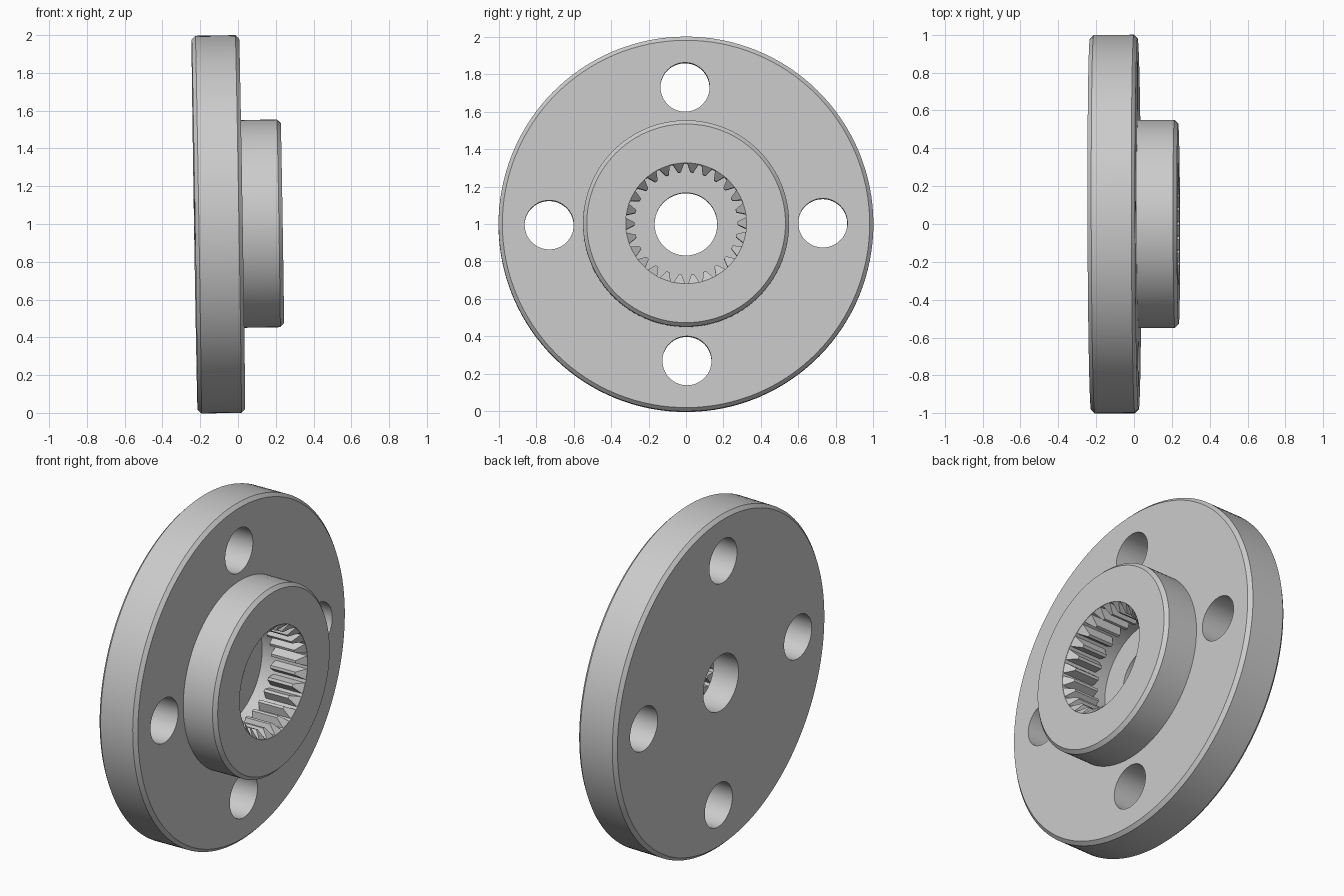
import bpy, bmesh
from math import sin, cos, pi, radians
from mathutils import Matrix

if "Cube" in bpy.data.objects:
    bpy.data.objects.remove(bpy.data.objects["Cube"])

SEG = 128
BACK, FLANGE, FACE = -0.23, 0.022, 0.235    # stations along the axis
R_FLANGE, R_HUB, R_BORE, R_ROOT, R_TIP = 1.0, 0.55, 0.167, 0.322, 0.275
CH = 0.02
TEETH = 26
# slight tilt of the whole part, standing on z = 0
POSE = (Matrix.Translation((0, 0, 1)) @ Matrix.Rotation(0.003, 4, 'Z')
        @ Matrix.Rotation(-0.016, 4, 'Y') @ Matrix.Rotation(radians(0.4), 4, 'X'))


def make(name, bm):
    bmesh.ops.recalc_face_normals(bm, faces=bm.faces)
    me = bpy.data.meshes.new(name)
    bm.to_mesh(me)
    bm.free()
    ob = bpy.data.objects.new(name, me)
    bpy.context.collection.objects.link(ob)
    ob.matrix_world = POSE
    return ob


def polar(bm, x, r, a):
    return bm.verts.new((x, r * cos(a), r * sin(a)))


def activate(ob):
    bpy.ops.object.select_all(action='DESELECT')
    ob.select_set(True)
    bpy.context.view_layer.objects.active = ob


# flange and hub: one closed profile (x, radius) turned about the axis
profile = [
    (BACK, R_BORE), (BACK, R_FLANGE - CH), (BACK + CH, R_FLANGE),
    (FLANGE - CH, R_FLANGE), (FLANGE, R_FLANGE - CH), (FLANGE, R_HUB),
    (FACE - CH, R_HUB), (FACE, R_HUB - CH), (FACE, R_ROOT),
    (FACE - 0.30, R_ROOT), (FACE - 0.30, R_BORE),
]
bm = bmesh.new()
rings = [[polar(bm, x, r, 2 * pi * i / SEG) for x, r in profile] for i in range(SEG)]
n = len(profile)
for i in range(SEG):
    a, b = rings[i], rings[(i + 1) % SEG]
    for j in range(n):
        k = (j + 1) % n
        bm.faces.new((a[j], a[k], b[k], b[j]))
body = make("flanged_hub", bm)

# four bolt holes
bm = bmesh.new()
for q in range(4):
    a = q * pi / 2
    m = (Matrix.Translation((-0.1, 0.73 * cos(a), 0.73 * sin(a)))
         @ Matrix.Rotation(pi / 2, 4, 'Y'))
    bmesh.ops.create_cone(bm, cap_ends=True, segments=64, radius1=0.131,
                          radius2=0.131, depth=0.6, matrix=m)
cutter = make("bolt_hole_cutter", bm)
cutter.hide_render = True
mod = body.modifiers.new("bolt_holes", 'BOOLEAN')
mod.operation, mod.solver, mod.object = 'DIFFERENCE', 'EXACT', cutter
activate(body)
bpy.ops.object.modifier_apply(modifier=mod.name)
bpy.data.objects.remove(cutter)
activate(body)
bpy.ops.object.shade_smooth_by_angle(angle=radians(25))

# internal spline teeth, chamfered at the mouth
bm = bmesh.new()
pitch = 2 * pi / TEETH
for t in range(TEETH):
    mid = (t + 0.5) * pitch + pi / 2
    section = [(R_ROOT + 0.002, -0.40), (R_TIP, -0.12), (R_TIP, 0.12), (R_ROOT + 0.002, 0.40)]
    front = [polar(bm, FACE - max(R_ROOT - r, 0.001), r, mid + w * pitch) for r, w in section]
    rear = [polar(bm, FACE - 0.21, r, mid + w * pitch) for r, w in section]
    bm.faces.new(front)
    bm.faces.new(rear[::-1])
    for j in range(4):
        k = (j + 1) % 4
        bm.faces.new((front[j], rear[j], rear[k], front[k]))
make("spline_teeth", bm)
